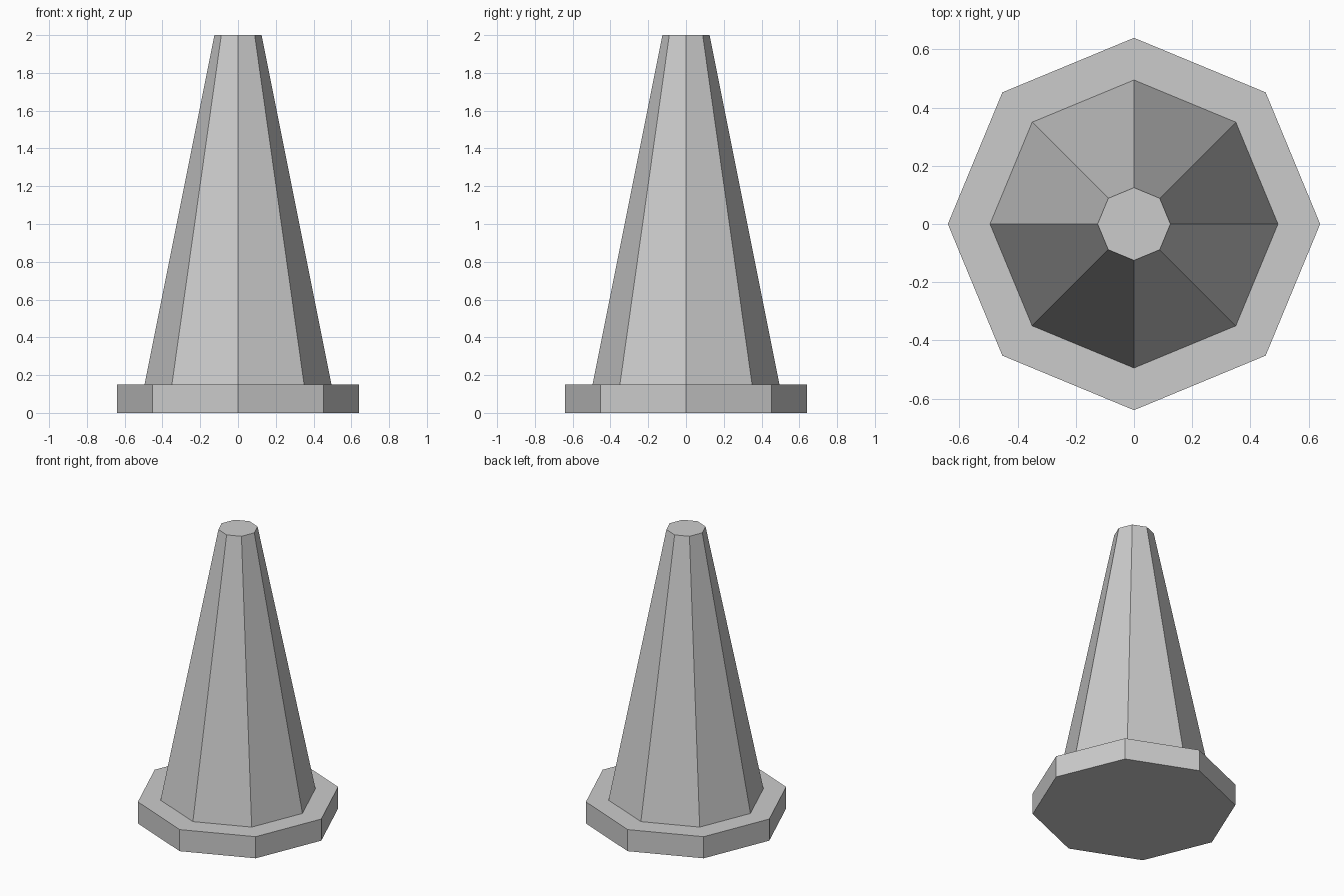
import bpy

cube = bpy.data.objects.get("Cube")
if cube:
    bpy.data.objects.remove(cube, do_unlink=True)

SIDES = 8
BASE_HEIGHT = 0.15
TOTAL_HEIGHT = 2.0

# Plain grey for the whole model
grey = bpy.data.materials.new("light_grey")
grey.use_nodes = True
colour = (0.6, 0.6, 0.6, 1)
grey.diffuse_color = colour
grey.node_tree.nodes["Principled BSDF"].inputs["Base Color"].default_value = colour


def frustum(name, bottom_radius, top_radius, z_low, z_high):
    """Flat-sided frustum with corners on the x and y axes."""
    bpy.ops.mesh.primitive_cone_add(
        vertices=SIDES, radius1=bottom_radius, radius2=top_radius,
        depth=z_high - z_low, location=(0, 0, (z_low + z_high) / 2))
    part = bpy.context.object
    part.name = part.data.name = name
    part.data.materials.append(grey)
    return part


# Octagonal foot plate
frustum("base_plate", 0.64, 0.64, 0, BASE_HEIGHT)

# Tapering body with a flat top
frustum("cone_body", 0.495, 0.125, BASE_HEIGHT, TOTAL_HEIGHT)
